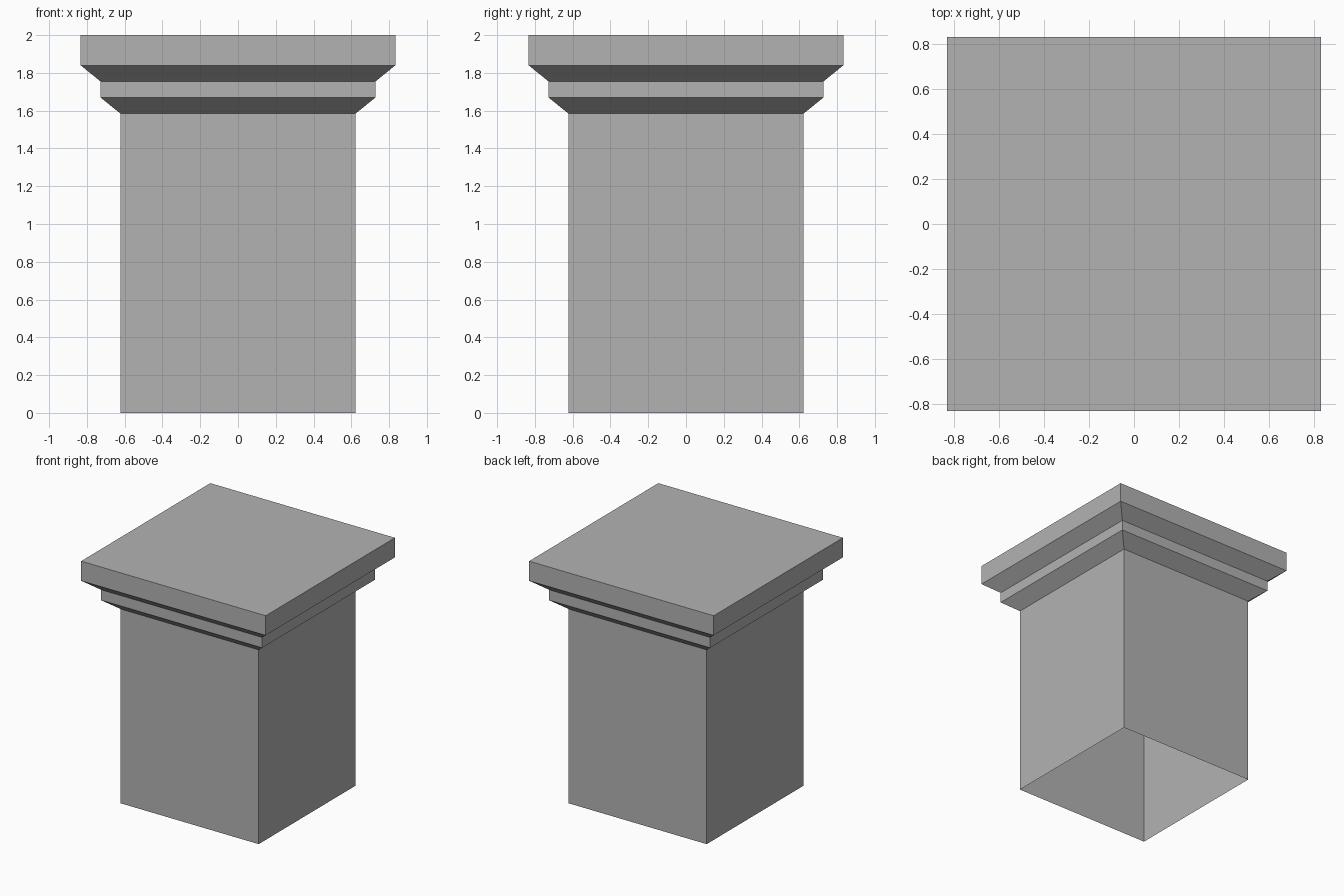
import bpy
import bmesh

cube = bpy.data.objects.get("Cube")
if cube:
    bpy.data.objects.remove(cube, do_unlink=True)

# Plain stone colour
stone = bpy.data.materials.new("grey_stone")
stone.use_nodes = True
colour = (0.45, 0.45, 0.45, 1)
stone.diffuse_color = colour
stone.node_tree.nodes["Principled BSDF"].inputs["Base Color"].default_value = colour


def square_loft(name, profile, cap_top=False):
    """Stack square rings (half width, height) and bridge them with flat sides."""
    bm = bmesh.new()
    rings = [[bm.verts.new((sx * half, sy * half, z))
              for sx, sy in ((-1, -1), (1, -1), (1, 1), (-1, 1))]
             for half, z in profile]
    for low, high in zip(rings, rings[1:]):
        for i in range(4):
            j = (i + 1) % 4
            bm.faces.new((low[i], low[j], high[j], high[i]))
    if cap_top:
        bm.faces.new(rings[-1])
    mesh = bpy.data.meshes.new(name)
    bm.to_mesh(mesh)
    bm.free()
    mesh.materials.append(stone)
    obj = bpy.data.objects.new(name, mesh)
    bpy.context.collection.objects.link(obj)
    return obj


# Hollow shaft, open underneath
square_loft("pillar_shaft", [(0.623, 0), (0.623, 1.585)])

# Stepped moulding and top slab
square_loft("pillar_capital",
            [(0.623, 1.585), (0.728, 1.67), (0.728, 1.755),
             (0.833, 1.84), (0.833, 2.0)], cap_top=True)
